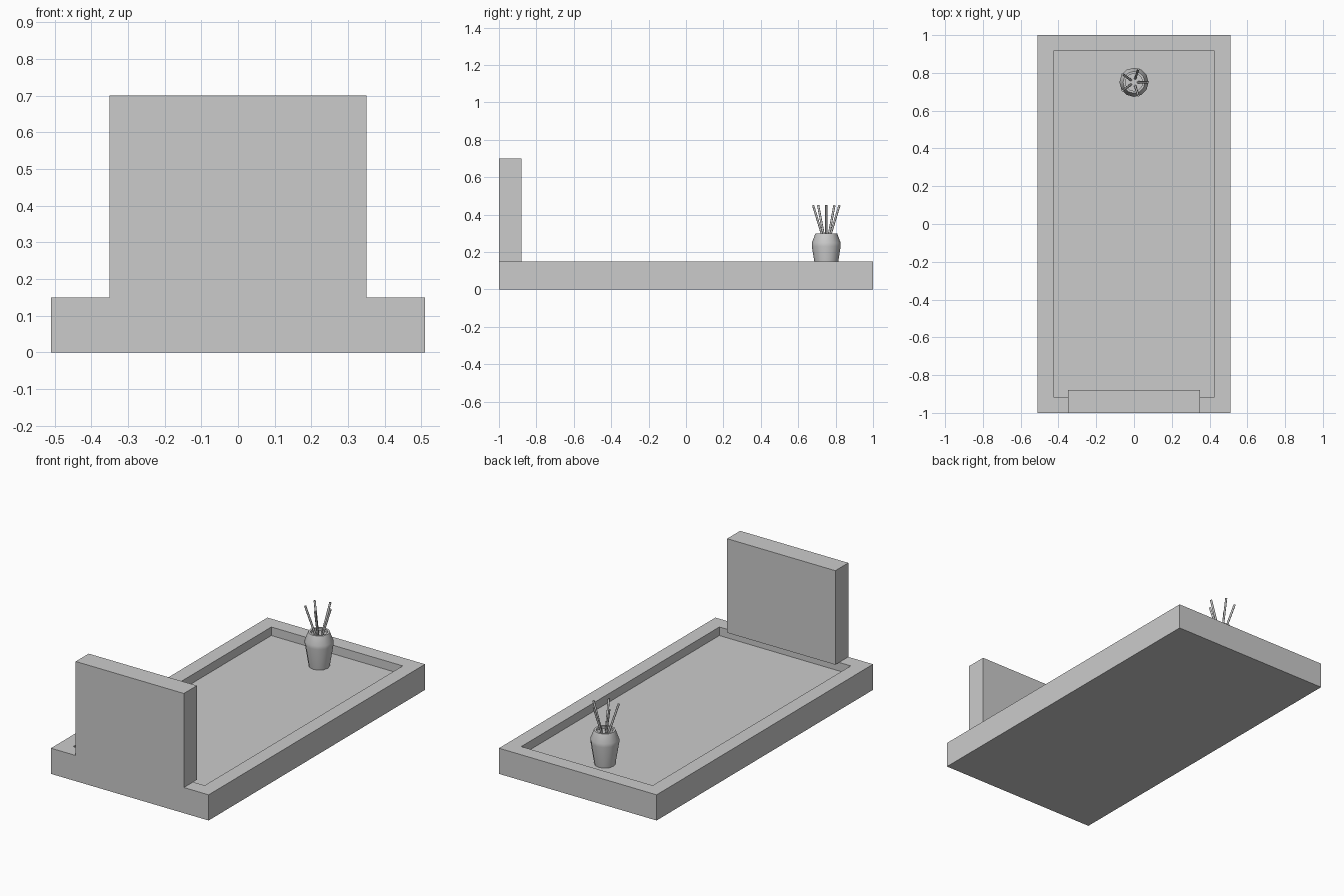
import bpy, bmesh, math
from mathutils import Vector

if "Cube" in bpy.data.objects:
    bpy.data.objects.remove(bpy.data.objects["Cube"])


def add_object(name, bm):
    bmesh.ops.recalc_face_normals(bm, faces=bm.faces)
    mesh = bpy.data.meshes.new(name)
    bm.to_mesh(mesh)
    bm.free()
    ob = bpy.data.objects.new(name, mesh)
    bpy.context.collection.objects.link(ob)
    return ob


def box_bm(x0, x1, y0, y1, z0, z1):
    bm = bmesh.new()
    bmesh.ops.create_cube(bm, size=1)
    for v in bm.verts:
        v.co = Vector(((x0, x1)[v.co.x > 0], (y0, y1)[v.co.y > 0], (z0, z1)[v.co.z > 0]))
    return bm


def shade(ob, angle):
    bpy.ops.object.select_all(action='DESELECT')
    ob.select_set(True)
    bpy.context.view_layer.objects.active = ob
    bpy.ops.object.shade_smooth_by_angle(angle=math.radians(angle))


# Kerb with sunken bed
KERB_TOP, BED = 0.15, 0.10
bm = box_bm(-0.51, 0.51, -1, 1, 0, KERB_TOP)
bm.normal_update()
top = max(bm.faces, key=lambda f: f.calc_center_median().z)
bmesh.ops.inset_region(bm, faces=[top], thickness=0.12)
bed = bmesh.ops.extrude_discrete_faces(bm, faces=[top])["faces"][0]
bmesh.ops.translate(bm, verts=bed.verts, vec=(0, 0, BED - KERB_TOP))
add_object("kerb_and_bed", bm)

# Upright slab
add_object("headstone", box_bm(-0.35, 0.35, -1, -0.88, KERB_TOP, 0.70))

# Vase: profile turned around z, open mouth with an inner floor
PROFILE = [(0, 0), (0.056, 0), (0.077, 0.13), (0.077, 0.15), (0.058, 0.20),
           (0.046, 0.20), (0.046, 0.185), (0, 0.185)]
bm = bmesh.new()
pts = [bm.verts.new((r, 0, z)) for r, z in PROFILE]
edges = [bm.edges.new(p) for p in zip(pts, pts[1:])]
bmesh.ops.spin(bm, geom=pts + edges, axis=(0, 0, 1), cent=(0, 0, 0),
               steps=12, angle=2 * math.pi)
bmesh.ops.remove_doubles(bm, verts=bm.verts, dist=1e-4)
vase = add_object("vase", bm)
vase.location = (0, 0.75, BED)
shade(vase, 35)

# Five stems fanning out of the vase
for i in range(5):
    a = 2 * math.pi * i / 5
    out = Vector((math.cos(a), math.sin(a), 0))
    start = Vector((0, 0.75, 0.25)) + out * 0.010
    end = Vector((0, 0.75, 0.45)) + out * 0.074
    d = end - start
    bm = bmesh.new()
    bmesh.ops.create_cone(bm, cap_ends=True, segments=8, radius1=0.006,
                          radius2=0.006, depth=d.length)
    stem = add_object(f"stem_{i + 1}", bm)
    stem.location = (start + end) / 2
    stem.rotation_mode = 'QUATERNION'
    stem.rotation_quaternion = d.to_track_quat('Z', 'Y')
    shade(stem, 50)
